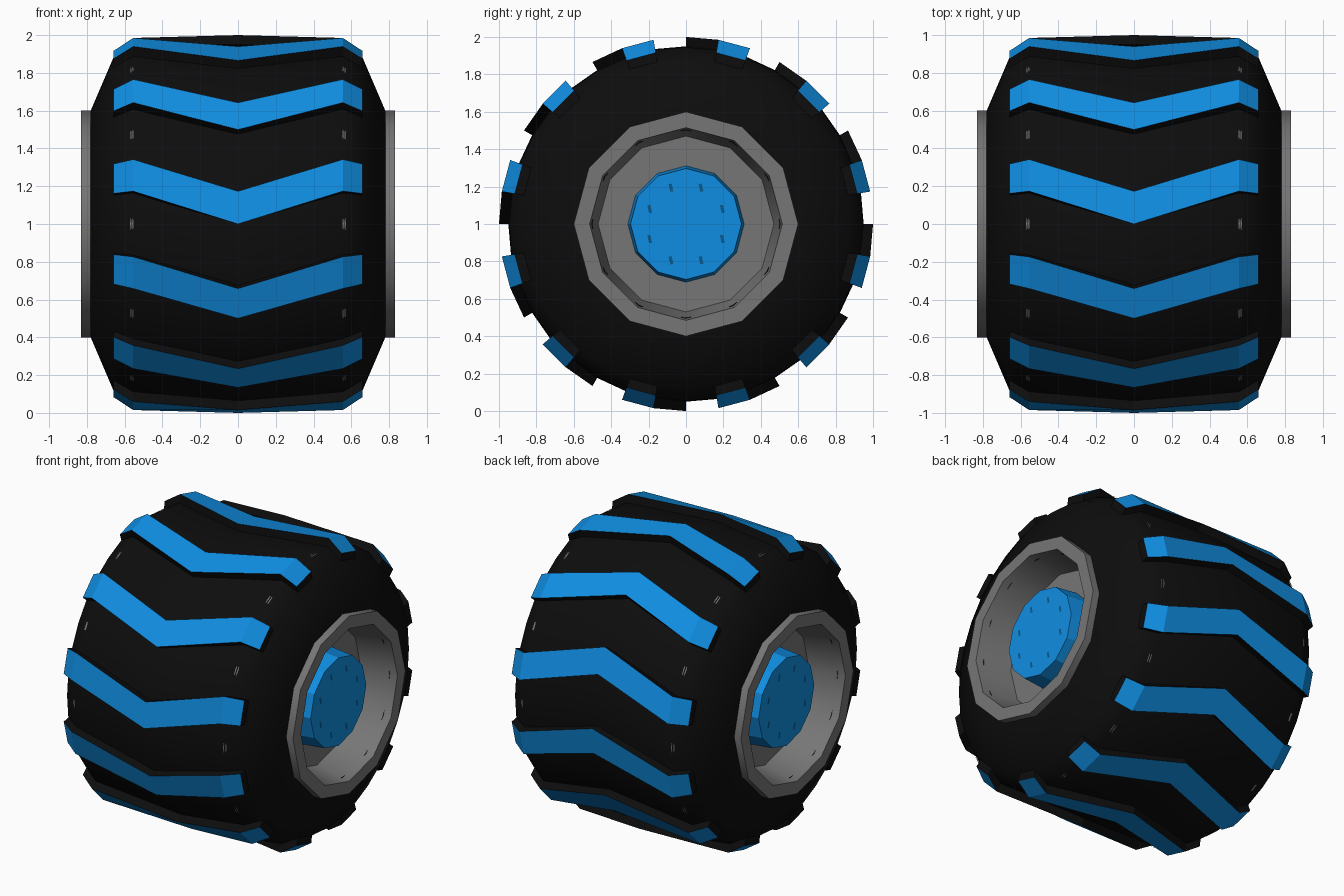
import bpy, bmesh, math
from mathutils import Vector

if "Cube" in bpy.data.objects:
    bpy.data.objects.remove(bpy.data.objects["Cube"])


def material(name, rgb):
    m = bpy.data.materials.new(name)
    m.diffuse_color = (*rgb, 1)
    m.use_nodes = True
    m.node_tree.nodes["Principled BSDF"].inputs["Base Color"].default_value = m.diffuse_color
    return m


BLUE = material("bright blue", (0.005, 0.27, 0.76))
DARK = material("deep blue", (0.003, 0.10, 0.27))
BLACK = material("rubber black", (0.004, 0.004, 0.004))
GREY = material("rim grey", (0.18, 0.18, 0.18))


def polar(x, r, deg):
    """Point around the x axle; angle runs from the front (-y) up over the top."""
    a = math.radians(deg)
    return Vector((x, -r * math.cos(a), 1 + r * math.sin(a)))


def finish(name, bm, mats, smooth=None):
    bmesh.ops.recalc_face_normals(bm, faces=bm.faces)
    me = bpy.data.meshes.new(name)
    bm.to_mesh(me)
    bm.free()
    ob = bpy.data.objects.new(name, me)
    bpy.context.collection.objects.link(ob)
    for m in mats:
        me.materials.append(m)
    if smooth:
        bpy.ops.object.select_all(action='DESELECT')
        ob.select_set(True)
        bpy.context.view_layer.objects.active = ob
        bpy.ops.object.shade_smooth_by_angle(angle=math.radians(smooth))
    return ob


def lathe(name, profile, n, mat, shift=None, smooth=None):
    """Turn an (x, r) profile about the axle; r = 0 closes to a point."""
    bm = bmesh.new()
    rings = []
    for x, r in profile:
        off = shift(x) if shift else 0
        if r == 0:
            rings.append([bm.verts.new(polar(x, 0, 0))] * n)
        else:
            rings.append([bm.verts.new(polar(x, r, off + 360 * i / n)) for i in range(n)])
    for a, b in zip(rings, rings[1:]):
        for i in range(n):
            j = (i + 1) % n
            bm.faces.new(list(dict.fromkeys((a[i], a[j], b[j], b[i]))))
    return finish(name, bm, [mat], smooth)


def chevron(x):
    return 10 * min(1, abs(x) / 0.555)


# tyre body, its mesh sheared to follow the chevron tread
half = [(0.555, 0.945), (0.66, 0.88), (0.78, 0.60), (0.78, 0.50)]
lathe("tyre", [(-x, r) for x, r in reversed(half)] + [(0, 0.95)] + half,
      36, BLACK, chevron, 40)

# twelve chevron lugs: blue outer faces, black flanks
bm = bmesh.new()
section = [(-0.66, 0.93, 0.86), (-0.555, 1.0, 0.93), (0, 1.0, 0.93),
           (0.555, 1.0, 0.93), (0.66, 0.93, 0.86)]
for k in range(12):
    rows = []
    for x, top, base in section:
        p = 30 * k + chevron(x)
        rows.append([bm.verts.new(polar(x, r, q)) for r, q in
                     ((base, p), (top, p), (top, p + 10), (base, p + 10))])
    for a, b in zip(rows, rows[1:]):
        for i in range(3):
            f = bm.faces.new((a[i], a[i + 1], b[i + 1], b[i]))
            f.material_index = 1 if i == 1 else 0
    bm.faces.new(rows[0])
    bm.faces.new(rows[-1])
finish("tread_lugs", bm, [BLACK, BLUE])

# small grey studs showing through the shoulder between lugs
bm = bmesh.new()
for s in (-1, 1):
    for k in range(12):
        for x, r in ((0.557, 0.948), (0.568, 0.941)):
            bm.faces.new([bm.verts.new(polar(s * (x + 0.004 * math.cos(t)), r,
                                             30 * k + 2.0 * math.sin(t)))
                          for t in (i * math.pi / 4 for i in range(8))])
finish("shoulder_studs", bm, [GREY])

for s, side in ((1, "right"), (-1, "left")):
    # rim lip, tapered well and floor
    lathe("rim_" + side, [(s * x, r) for x, r in
          ((0.76, 0.60), (0.83, 0.60), (0.83, 0.515), (0.59, 0.47), (0.59, 0))],
          12, GREY, None, 35)
    # hub cap
    lathe("hub_" + side, [(s * x, r) for x, r in
          ((0.58, 0.312), (0.75, 0.297), (0.75, 0))], 12, BLUE)
    # ring of small marks on the hub face
    bm = bmesh.new()
    for k in range(8):
        c = polar(s * 0.753, 0.21, 22.5 + 45 * k)
        bm.faces.new([bm.verts.new(c + Vector((0, dy, dz))) for dy, dz in
                      ((-0.013, 0.02), (0.004, 0.022), (0.013, -0.02), (-0.004, -0.022))])
    finish("hub_bolts_" + side, bm, [DARK])
